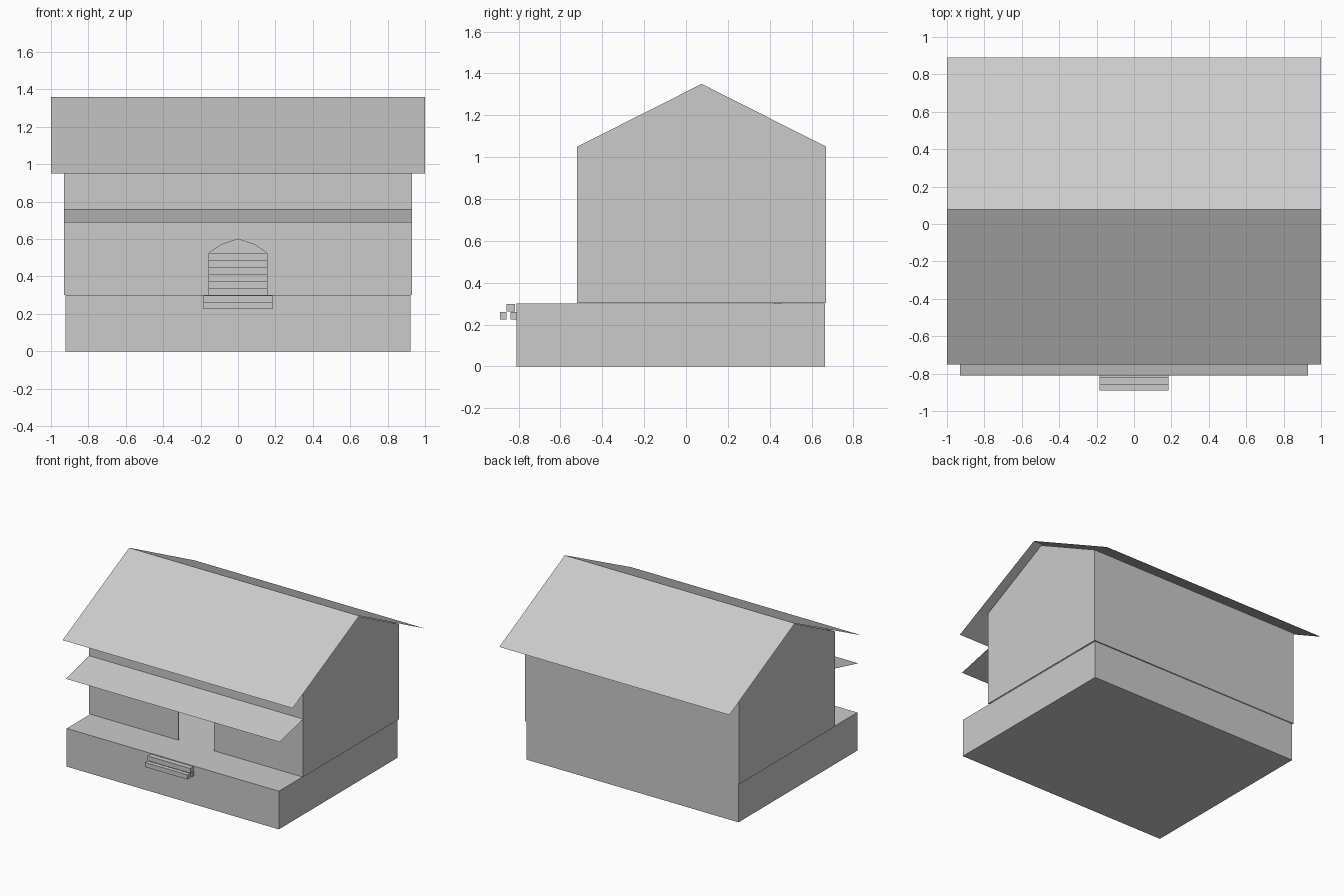
import bpy

if "Cube" in bpy.data.objects:
    bpy.data.objects.remove(bpy.data.objects["Cube"])


def mesh(name, verts, faces):
    me = bpy.data.meshes.new(name)
    me.from_pydata(verts, [], faces)
    me.update()
    ob = bpy.data.objects.new(name, me)
    bpy.context.collection.objects.link(ob)
    return ob


def box(name, x, y0, y1, z0, z1):
    """Box symmetric about x = 0."""
    v = [(sx * x, y, z) for z in (z0, z1) for sx, y in ((-1, y0), (1, y0), (1, y1), (-1, y1))]
    f = [(3, 2, 1, 0), (4, 5, 6, 7)] + [(i, (i + 1) % 4, (i + 1) % 4 + 4, i + 4) for i in range(4)]
    return mesh(name, v, f)


def sheet(name, x, profile):
    """Thin sheet: a (y, z) profile swept across the width."""
    v = [(sx * x, y, z) for y, z in profile for sx in (-1, 1)]
    f = [(2 * i, 2 * i + 1, 2 * i + 3, 2 * i + 2) for i in range(len(profile) - 1)]
    return mesh(name, v, f)


# foundation with porch
box("foundation", 0.922, -0.81, 0.665, 0, 0.3)

# house walls with arched doorway, open under the roof
W, F, B, EAVE, FLOOR = 0.93, -0.52, 0.67, 1.05, 0.302
door = [(-0.155, FLOOR), (-0.155, 0.525), (-0.09, 0.57), (0, 0.6),
        (0.09, 0.57), (0.155, 0.525), (0.155, FLOOR)]
front = [(-W, FLOOR)] + door + [(W, FLOOR), (W, EAVE), (-W, EAVE)]
n = len(front)
verts = [(x, F, z) for x, z in front]
verts += [(W, B, FLOOR), (W, B, EAVE), (-W, B, EAVE), (-W, B, FLOOR),
          (W, 0.075, 1.35), (-W, 0.075, 1.35)]
fl, fr, tr, tl = 0, n - 3, n - 2, n - 1
br, btr, btl, bl, ar, al = range(n, n + 6)
walls = mesh("house_walls", verts, [
    tuple(range(n)), (br, bl, btl, btr),
    (fr, br, btr, ar, tr), (bl, fl, tl, al, btl)])
mod = walls.modifiers.new("thickness", 'SOLIDIFY')
mod.thickness = 0.008
mod.offset = -1

# thin gable roof and porch awning
sheet("roof", 1.0, [(-0.75, 0.95), (0.077, 1.36), (0.89, 0.95)])
sheet("porch_awning", W, [(-0.81, 0.688), (F, 0.758)])

# porch steps
box("lower_step", 0.185, -0.89, -0.857, 0.225, 0.261)
box("upper_step", 0.185, -0.857, -0.818, 0.262, 0.299)
box("step_support", 0.185, -0.838, -0.81, 0.225, 0.261)

# indoor staircase seen through the doorway
for i in range(6):
    y = 0.42 + 0.036 * i
    box(f"indoor_step_{i + 1}", 0.185, y, y + 0.036, 0.3 + 0.0375 * i, 0.3375 + 0.0375 * i)
